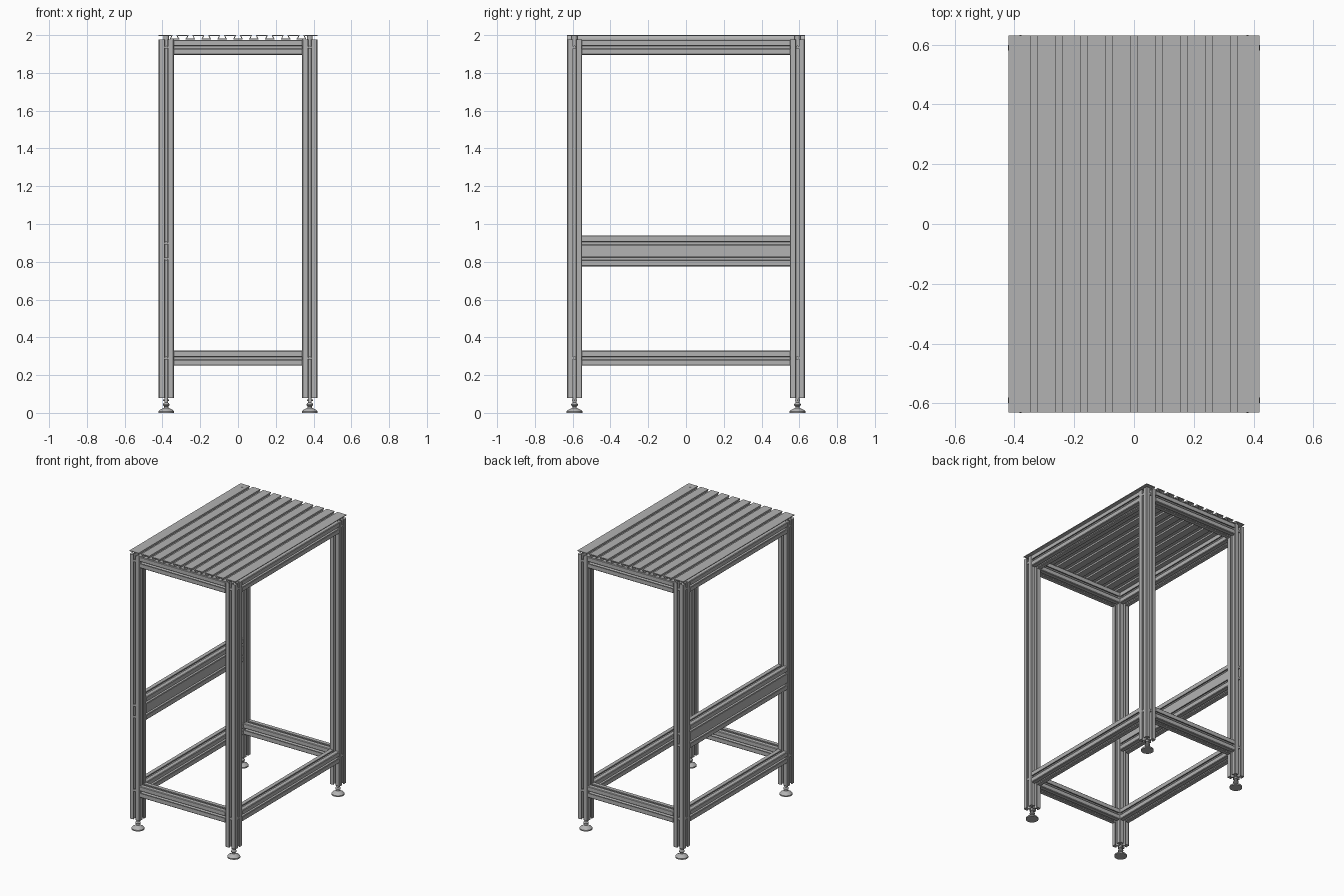
import bpy, bmesh, math
from mathutils import Vector

if "Cube" in bpy.data.objects:
    bpy.data.objects.remove(bpy.data.objects["Cube"])


def material(name, v):
    m = bpy.data.materials.new(name)
    m.diffuse_color = (v, v, v, 1)
    m.use_nodes = True
    m.node_tree.nodes["Principled BSDF"].inputs["Base Color"].default_value = m.diffuse_color
    return m


ALU = material("aluminium grey", 0.45)
AXES = {'x': lambda u, v, w: (w, u, v),
        'y': lambda u, v, w: (u, w, v),
        'z': lambda u, v, w: (u, v, w)}


def prisms(name, outlines, axis, lo, hi, loc=(0, 0, 0)):
    """Extrude closed 2D outlines along an axis into one object."""
    bm = bmesh.new()
    f = AXES[axis]
    for pts in outlines:
        a = [bm.verts.new(f(u, v, lo)) for u, v in pts]
        b = [bm.verts.new(f(u, v, hi)) for u, v in pts]
        bm.faces.new(a)
        bm.faces.new(b[::-1])
        for i in range(len(pts)):
            j = (i + 1) % len(pts)
            bm.faces.new((a[i], b[i], b[j], a[j]))
    bmesh.ops.recalc_face_normals(bm, faces=bm.faces)
    me = bpy.data.meshes.new(name)
    bm.to_mesh(me)
    bm.free()
    me.materials.append(ALU)
    ob = bpy.data.objects.new(name, me)
    ob.location = loc
    bpy.context.collection.objects.link(ob)
    return ob


def slotted(w, h, nw=1, nh=1):
    """Outline of a slotted extrusion with nw / nh slots per side."""
    c = 0.004
    groove = [(-.009, 0), (-.009, .008), (-.018, .008), (-.018, .013), (-.007, .026),
              (.007, .026), (.018, .013), (.018, .008), (.009, .008), (.009, 0)]
    pts = []
    corner = Vector((-w / 2, -h / 2))
    d = Vector((1, 0))
    for length, n in ((w, nw), (h, nh), (w, nw), (h, nh)):
        inward = Vector((-d.y, d.x))
        side = [(c, 0)]
        for k in range(n):
            mid = length * (k + .5) / n
            side += [(mid + s, t) for s, t in groove]
        side.append((length - c, 0))
        pts += [tuple(corner + d * s + inward * t) for s, t in side]
        corner = corner + d * length
        d = inward
    return pts


def disc(r, n=16, u=0, v=0):
    return [(u + r * math.cos(2 * math.pi * i / n), v + r * math.sin(2 * math.pi * i / n))
            for i in range(n)]


def lathe(name, profile, loc, n=24):
    """Spin an (r, z) profile round z."""
    bm = bmesh.new()
    rings = [[bm.verts.new((x, y, z)) for x, y in disc(r, n)] for r, z in profile]
    for a, b in zip(rings, rings[1:]):
        for i in range(n):
            j = (i + 1) % n
            bm.faces.new((a[i], a[j], b[j], b[i]))
    bm.faces.new(rings[0][::-1])
    bm.faces.new(rings[-1])
    me = bpy.data.meshes.new(name)
    bm.to_mesh(me)
    bm.free()
    me.materials.append(ALU)
    ob = bpy.data.objects.new(name, me)
    ob.location = loc
    bpy.context.collection.objects.link(ob)
    bpy.ops.object.select_all(action='DESELECT')
    ob.select_set(True)
    bpy.context.view_layer.objects.active = ob
    bpy.ops.object.shade_smooth_by_angle(angle=math.radians(30))


LX, LY, TOP = 0.38, 0.59, 1.976
square = slotted(.08, .08)

# legs, levelling feet and corner screws
foot = [(.042, 0), (.042, .008), (.036, .015), (.018, .024), (.011, .027), (.011, .034),
        (.017, .039), (.018, .045), (.014, .051), (.010, .054), (.010, .085)]
for sx in (-1, 1):
    for sy in (-1, 1):
        x, y = sx * LX, sy * LY
        prisms("leg", [square], 'z', .08, TOP, (x, y, 0))
        lathe("levelling_foot", foot, (x, y, 0))
        prisms("foot_nut", [disc(.016, 6)], 'z', .062, .072, (x, y, 0))
        prisms("top_screw", [disc(.007, 12)], 'z', 1.996, 2.0005, (x, y, 0))
        prisms("top_spacer", [disc(.015)], 'z', 1.97, 1.997, (x, y, 0))
        # bolts sitting in the outer leg slots
        for z in (.29, 1.935) + ((.816, .899) if sx < 0 else ()):
            prisms("slot_bolt", [disc(.009)], 'y', -.012, .012, (x, sy * .616, z))
        for z in (.29, 1.935):
            prisms("slot_bolt", [disc(.009)], 'x', -.012, .012, (sx * .406, y, z))

# horizontal frames: bottom and top
for z, level in ((.29, "lower"), (1.935, "upper")):
    for s in (-1, 1):
        prisms(level + "_cross_rail", [square], 'x', -.34, .34, (0, s * LY, z))
        prisms(level + "_side_rail", [square], 'y', -.55, .55, (s * LX, 0, z))

# double height middle rail on the left side
prisms("middle_rail", [slotted(.08, .165, 1, 2)], 'y', -.55, .55, (-LX, 0, .8575))

# corrugated slotted table top: upper slats, lower strips and slanted webs
P, G, B, T = .084, .011, .025, .005
lo, hi = TOP, 2.0
edges = [-.42] + [P * k + s * G for k in range(-4, 5) for s in (-1, 1)] + [.42]
parts = [[(a, hi - T), (b, hi - T), (b, hi), (a, hi)]
         for a, b in zip(edges[::2], edges[1::2])]
for k in range(-4, 5):
    c = P * k
    parts.append([(c - B, lo), (c + B, lo), (c + B, lo + T), (c - B, lo + T)])
    for s in (-1, 1):
        parts.append([(c + s * B, lo + T * .5), (c + s * (B - .005), lo + T * .5),
                      (c + s * G, hi - T * .5), (c + s * (G + .005), hi - T * .5)])
prisms("slotted_table_top", parts, 'y', -.63, .63)
